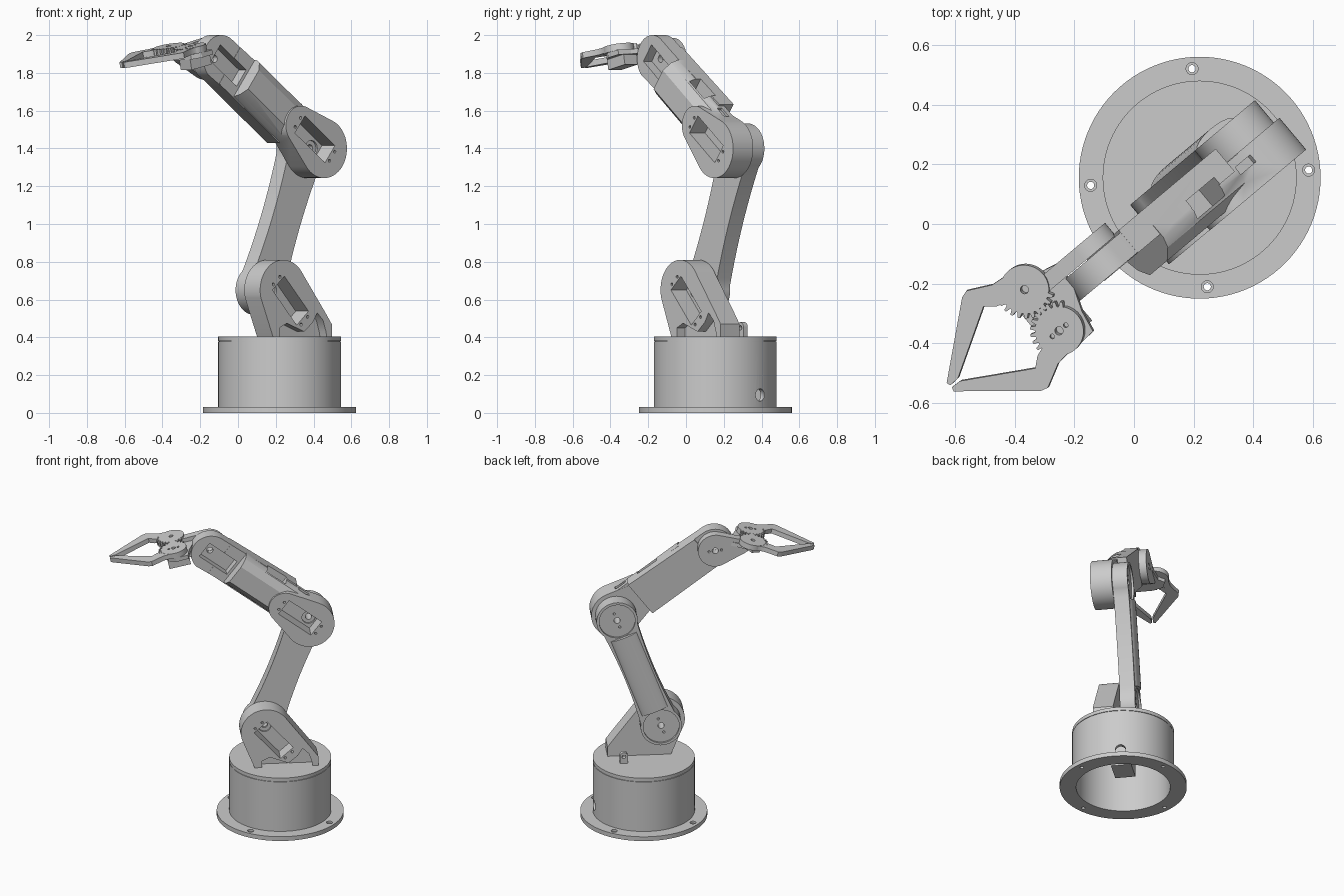
import bpy, bmesh
from math import sin, cos, pi, radians, atan2, acos
from mathutils import Matrix, Vector

if "Cube" in bpy.data.objects:
    bpy.data.objects.remove(bpy.data.objects["Cube"])


def frame(x, y, z, o):
    m = Matrix((x, y, z)).transposed().to_4x4()
    m.translation = Vector(o)
    return m


def rot(origin, ang):
    return Matrix.Translation(origin) @ Matrix.Rotation(ang, 4, 'Z')


def arc(cx, cy, r, a0, a1, n=32):
    return [(cx + r * cos(radians(a0 + (a1 - a0) * i / n)),
             cy + r * sin(radians(a0 + (a1 - a0) * i / n))) for i in range(n + 1)]


def circle(cx, cy, r, n=32):
    return arc(cx, cy, r, 0, 360, n)[:-1]


def rect(x0, x1, y0, y1):
    return [(x0, y0), (x1, y0), (x1, y1), (x0, y1)]


def capsule(r1, length, r2):
    t = acos((r1 - r2) / length) * 180 / pi
    return arc(0, 0, r1, t, 360 - t) + arc(length, 0, r2, -t, t)


def prism(name, m, pts, c0, c1):
    """Extrude a 2D profile from c0 to c1 along the frame's third axis."""
    bm = bmesh.new()
    lo = [bm.verts.new(m @ Vector((p[0], p[1], c0))) for p in pts]
    hi = [bm.verts.new(m @ Vector((p[0], p[1], c1))) for p in pts]
    bm.faces.new(lo)
    bm.faces.new(hi)
    for i in range(len(pts)):
        j = (i + 1) % len(pts)
        bm.faces.new((lo[i], lo[j], hi[j], hi[i]))
    bmesh.ops.recalc_face_normals(bm, faces=bm.faces)
    me = bpy.data.meshes.new(name)
    bm.to_mesh(me)
    bm.free()
    ob = bpy.data.objects.new(name, me)
    bpy.context.collection.objects.link(ob)
    return ob


def activate(ob):
    bpy.ops.object.select_all(action='DESELECT')
    ob.select_set(True)
    bpy.context.view_layer.objects.active = ob


def boolean(ob, op, others):
    for o in others:
        mod = ob.modifiers.new("bool", 'BOOLEAN')
        mod.operation, mod.solver, mod.object = op, 'EXACT', o
        activate(ob)
        bpy.ops.object.modifier_apply(modifier=mod.name)
        bpy.data.objects.remove(o)


def cut(ob, m, *cuts):
    boolean(ob, 'DIFFERENCE', [prism("cutter", m, p, a, b) for p, a, b in cuts])


def smooth(ob):
    activate(ob)
    bpy.ops.object.shade_smooth_by_angle(angle=radians(30))


def servo_cuts(front, back, half, floor, top=.3):
    """Servo pocket, shaft hole and mounting screw holes."""
    mid = (front + back) / 2
    end = (back - front) / 2 + .018
    screws = [(circle(mid + i * end, j * .03, .008, 12), .11, top) for i in (-1, 1) for j in (-1, 1)]
    return [(rect(front, back, -half, half), floor, top),
            (circle(0, 0, .042), floor - .012, top), (circle(0, 0, .02), -.2, top)] + screws


# Frames: arm plane is (back, up) with the third axis pointing sideways
C = (0.22, 0.155, 0)
A = radians(40)
ARM = frame((cos(A), sin(A), 0), (0, 0, 1), (sin(A), -cos(A), 0), C)
BASE = Matrix.Translation(C) @ Matrix.Rotation(radians(4), 4, 'Z')
SH, EL, WR = Vector((-.105, .65, 0)), Vector((.177, 1.40, 0)), Vector((-.45, 1.875, 0))

# Base: flange, hollow drum, turntable
base = prism("base_drum", BASE, circle(0, 0, .325, 96), .01, .378)
boolean(base, 'UNION', [prism("flange", BASE, circle(0, 0, .405, 96), 0, .03)])
cut(base, BASE, (circle(0, 0, .30, 96), -.1, .335))
for i in range(4):
    x, y = .366 * cos(i * pi / 2), .366 * sin(i * pi / 2)
    cut(base, BASE, (circle(x, y, .02), .016, .1), (circle(x, y, .012), -.1, .1))
side = Matrix.Translation(C) @ Matrix.Rotation(radians(47), 4, 'Z') @ Matrix.Rotation(pi / 2, 4, 'Y')
cut(base, side, (circle(-.095, 0, .033), .25, .4))
smooth(base)
smooth(prism("turntable_neck", BASE, circle(0, 0, .32, 96), .37, .39))
smooth(prism("turntable", BASE, circle(0, 0, .325, 96), .381, .405))
prism("base_servo", ARM, rect(-.08, .08, .12, .34), -.065, .065)
prism("base_servo_bar", ARM, rect(-.06, .06, .25, .28), -.15, .15)

# Cable clip on the turntable
clip = prism("cable_clip", ARM, rect(.11, .16, .4, .46)[:2] + arc(.135, .455, .025, 0, 180, 12), -.09, -.06)
cut(clip, ARM, (circle(.135, .45, .012), -.2, 0))
smooth(clip)

# Shoulder bracket: upright with a recess between its feet
prof = [(-.175, .40), (.23, .40), (.23, .47), (.19, .525)] + arc(SH.x, SH.y, .16, 32, 195)
bracket = prism("shoulder_bracket", ARM, prof, .025, .156)
cut(bracket, ARM, ([(-.13, .38), (-.13, .45), (-.08, .475), (.04, .43), (.10, .48),
                    (.13, .53), (.17, .49), (.19, .43), (.20, .38)], .10, .3))
cut(bracket, ARM @ rot(SH, radians(-48)), *servo_cuts(-.05, .20, .055, .05))
smooth(bracket)

# Upper arm: waisted link with a rounded back and recessed round ends
d = EL - SH
L = d.length
UP = ARM @ rot(SH, atan2(d.y, d.x))
R, W = .132, .098
edge = []
for i in range(1, 16):
    t = i / 16
    edge.append((R * .5 + t * (L - R), W + (R * .866 - W) * (2 * t - 1) ** 2))
prof = arc(0, 0, R, 60, 300) + [(x, -y) for x, y in edge] + arc(L, 0, R, -120, 120) + edge[::-1]
upper = prism("upper_arm", UP, prof, -.080, .018)
back = prism("back", UP @ frame((0, 1, 0), (0, 0, 1), (1, 0, 0), (0, 0, 0)),
             [(.092 * cos(k * pi / 12), -.07 - .032 * sin(k * pi / 12)) for k in range(13)], .118, L - .118)
boolean(upper, 'UNION', [back])
for x in (0, L):
    cut(upper, UP, (circle(x, 0, .115, 48), -.2, -.066), (circle(x, 0, .02), -.3, .3),
        (circle(x - .05, 0, .008, 12), -.3, .3), (circle(x + .05, 0, .008, 12), -.3, .3))
smooth(upper)

# Forearm: round elbow pad, chamfered tube, narrower wrist housing
d = WR - EL
L = d.length
FO = ARM @ rot(EL, atan2(d.y, d.x))
TUBE = FO @ frame((0, 1, 0), (0, 0, 1), (1, 0, 0), (0, 0, 0))
fore = prism("forearm", FO, capsule(.157, .2, .105), .018, .157)
shell = [(-.132, .0), (-.132, .075), (-.115, .11), (-.065, .143), (.06, .143), (.095, .105), (.11, .06), (.11, .0)]
tube = prism("tube", TUBE, [(x, max(y, .02)) for x, y in shell], .02, .60)
inner = prism("inner", FO, [(.2, -.142), (.72, -.1265), (.72, .115), (.2, .115)], -.04, .06)
wrist = prism("wrist", FO, [(.5, .105), (.5, -.130)] + arc(L, 0, .125, -88, 80, 40), -.03, .058)
boolean(fore, 'UNION', [tube, inner, wrist])
cut(fore, FO, *servo_cuts(-.05, .21, .057, .05))
cut(fore, FO, (rect(.28, .43, -.3, -.03), .03, .10),
    (rect(.10, .18, -.3, -.12) + [], .05, .08),
    (rect(L - .17, L + .05, -.055, .055), .0, .3),
    (circle(L, 0, .02), -.2, .3))
smooth(fore)

# Wrist link holding the gripper
d = Vector((-.17, .022, 0))
WL = ARM @ rot(WR, atan2(d.y, d.x))
link = prism("wrist_link", WL, capsule(.11, d.length, .048), -.088, -.033)
cut(link, WL, (circle(0, 0, .02), -.3, .3), (circle(.04, 0, .008, 12), -.3, 0), (circle(-.04, 0, .008, 12), -.3, 0))
smooth(link)

# Gripper frame: forward, sideways, up; tilted down towards the tip
T = radians(12)
GR = ARM @ frame((-cos(T), -sin(T), 0), (0, 0, 1), (-sin(T), cos(T), 0), (-.687, 1.925, 0))
plate = prism("gripper_plate", GR, [(-.13, -.088), (-.03, -.11), (.0, -.15), (.05, -.13), (.07, -.06),
              (.07, .06), (.05, .14), (0, .17), (-.08, .165), (-.095, .09), (-.13, .0)], -.045, -.019)
prism("gripper_servo", GR, rect(-.085, .055, .045, .135), -.10, -.044)

# Two geared fingers, mirrored about the gripper's middle
finger = [(-.03, .07), (.02, .06), (.06, .09), (.112, .108), (.145, .135), (.37, .006), (.405, .004),
          (.41, .018), (.18, .205), (.155, .212), (.075, .172), (.01, .165)]
for s, name in ((1, "right_finger"), (-1, "left_finger")):
    step, gear = 15, []
    for k in range(24):
        ang = -90 + k * step + (0 if s > 0 else step / 2)
        toothed = k < 8 or k > 20
        for off, r in ((-5.5, .081), (-2.5, .098), (2.5, .098), (5.5, .081)):
            r = r if toothed else .083
            q = radians(ang + off)
            gear.append((r * cos(q), s * (.09 + r * sin(q))))
    f = prism(name, GR, gear, -.018, .018)
    boolean(f, 'UNION', [prism("finger", GR, [(x, s * y) for x, y in finger], -.015, .0165)])
    cut(f, GR, (circle(0, s * .09, .014, 20), -.2, .2))
    if s > 0:
        cut(f, GR, (circle(.03, .09, .008, 12), 0, .2), (circle(-.03, .09, .008, 12), 0, .2))
    smooth(f)
